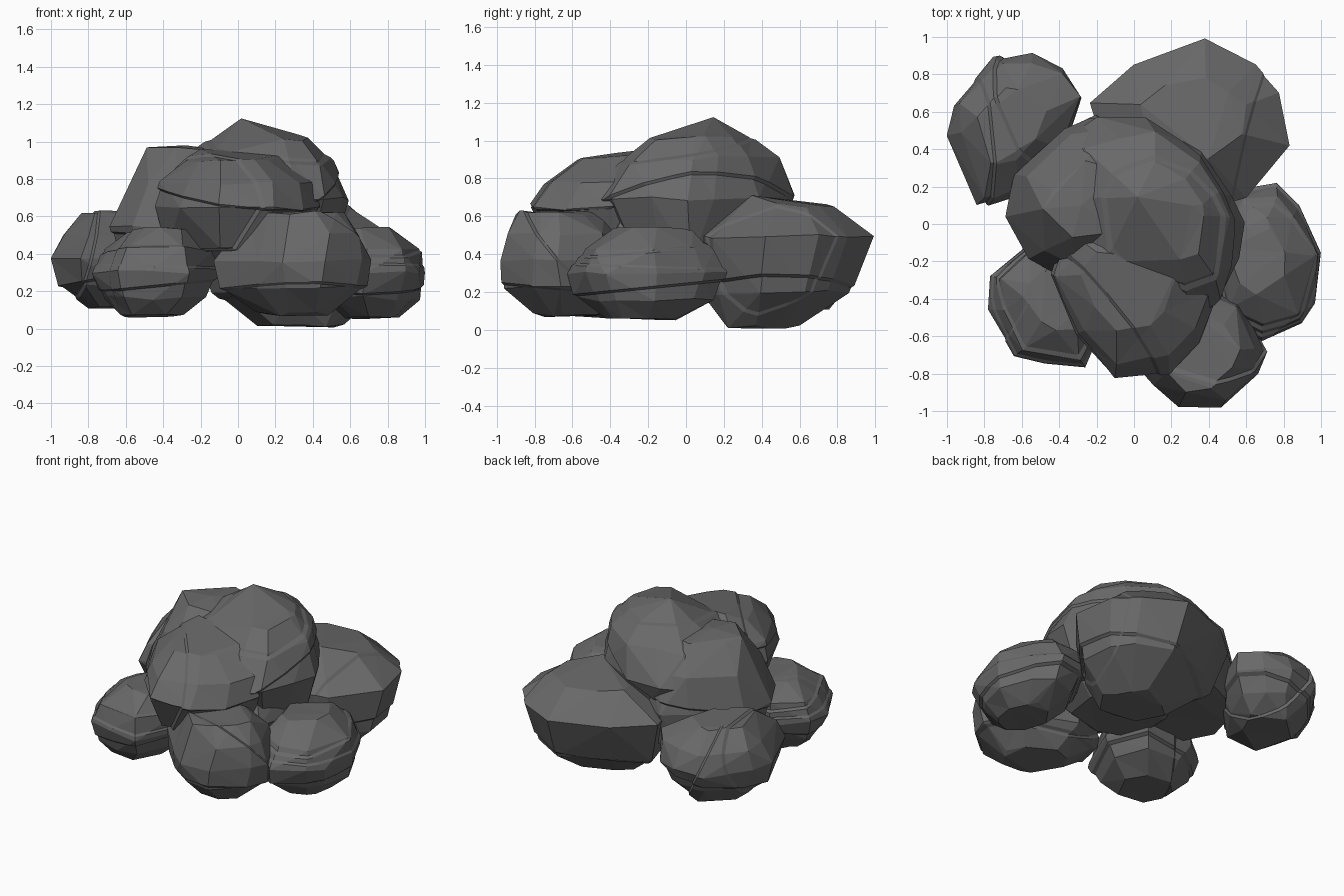
import bpy, bmesh, random
from mathutils import Vector

if "Cube" in bpy.data.objects:
    bpy.data.objects.remove(bpy.data.objects["Cube"])

random.seed(4)
stone = bpy.data.materials.new("dark grey stone")
stone.diffuse_color = (0.14, 0.14, 0.14, 1)
stone.use_nodes = True
stone.node_tree.nodes["Principled BSDF"].inputs["Base Color"].default_value = stone.diffuse_color


def ledge(bm, point, normal, shrink):
    """Cut two close parallel planes and pull in everything beyond: a stepped crack."""
    n, p = Vector(normal).normalized(), Vector(point)
    for q in (p, p + n * 0.012):
        bmesh.ops.bisect_plane(bm, geom=bm.verts[:] + bm.edges[:] + bm.faces[:],
                               plane_co=q, plane_no=n, dist=1e-5)
    for v in bm.verts:
        d = v.co - p
        h = d.dot(n)
        if h > 0.008:
            v.co = p + n * h + (d - n * h) * shrink


def rock(name, outline, levels, ledges, extra=(), jitter=0.014):
    """Boulder: hull of a plan outline repeated at levels (z, scale, dx, dy), then ledges."""
    c = sum((Vector(p) for p in outline), Vector((0, 0))) / len(outline)
    bm = bmesh.new()
    for z, s, dx, dy in levels:
        for p in outline:
            q = c + (Vector(p) - c) * s + Vector((dx, dy))
            j = 0.3 if s == 1 else 1.8
            r = [random.uniform(-jitter, jitter) * j for _ in range(2)]
            bm.verts.new((q.x + r[0], q.y + r[1], z + random.uniform(-jitter, jitter)))
    for p in extra:
        bm.verts.new(p)
    bmesh.ops.convex_hull(bm, input=bm.verts[:])
    bmesh.ops.delete(bm, geom=[v for v in bm.verts if not v.link_faces], context='VERTS')
    bmesh.ops.dissolve_limit(bm, angle_limit=0.12, verts=bm.verts[:], edges=bm.edges[:])
    bmesh.ops.triangulate(bm, faces=bm.faces[:])
    for off, normal, shrink in ledges:
        zc = (min(v.co.z for v in bm.verts) + max(v.co.z for v in bm.verts)) / 2
        ledge(bm, Vector((c.x, c.y, zc)) + Vector(off), normal, shrink)
    bmesh.ops.recalc_face_normals(bm, faces=bm.faces[:])
    me = bpy.data.meshes.new(name)
    bm.to_mesh(me)
    bm.free()
    me.materials.append(stone)
    bpy.context.collection.objects.link(bpy.data.objects.new(name, me))


# large boulder at the back right
rock("back_right_boulder",
     [(-.24, .65), (0, .85), (.38, .99), (.65, .85), (.78, .71), (.83, .42), (.6, .13), (.3, .03), (-.1, .2)],
     [(.015, .42, 0, -.14), (.2, .85, 0, -.05), (.5, 1, 0, 0), (.66, .52, 0, .02)],
     [((0, 0, -.13), (.15, 0, -1), .96), ((.28, 0, 0), (1, -.25, .1), .97)],
     [(.4, .35, .71)])

# summit boulder, reaching forward over the right side
rock("summit_boulder",
     [(-.5, .1), (-.38, .45), (-.2, .57), (.06, .57), (.36, .4), (.53, .15), (.6, 0), (.57, -.2), (.47, -.42), (.3, -.5), (-.25, -.35)],
     [(.36, .72, 0, 0), (.7, 1, 0, 0), (.91, .77, .02, .02), (1.01, .5, .03, .02)],
     [((.16, 0, -.01), (.5, .2, -1), .95), ((0, 0, .22), (.1, -.15, 1), .95)],
     [(.01, .15, 1.125), (.32, .1, 1.04)])

# left upper boulder
rock("left_upper_boulder",
     [(-.69, .04), (-.64, .27), (-.38, .52), (-.2, .6), (.1, .45), (.1, -.2), (-.35, -.3), (-.56, -.19)],
     [(.3, .85, .02, 0), (.54, 1, 0, 0), (.78, .83, .03, 0), (.955, .5, .03, -.02)],
     [((0, 0, -.07), (.1, .1, -1), .96)],
     [(-.28, .1, .98)])

# front upper boulder
rock("front_upper_boulder",
     [(-.48, -.25), (-.33, -.6), (-.1, -.85), (.19, -.8), (.35, -.63), (.44, -.4), (.4, -.1), (.1, .1), (-.4, .05)],
     [(.42, .82, 0, .05), (.64, 1, 0, 0), (.78, .87, 0, .02), (.9, .52, -.04, .04)],
     [((0, 0, .01), (-.1, .1, -1), .96), ((-.12, -.12, 0), (-1, -.85, .3), .95)],
     [(0, -.2, .95), (.25, -.2, .93), (-.2, -.15, .96)])

# back left boulder
rock("back_left_boulder",
     [(-1, .47), (-.96, .64), (-.75, .89), (-.55, .93), (-.38, .84), (-.28, .68), (-.36, .4), (-.62, .15), (-.84, .08), (-.88, .33)],
     [(.12, .55, 0, 0), (.23, .88, 0, 0), (.36, 1, 0, 0), (.5, .9, .02, 0), (.62, .5, 0, 0)],
     [((-.16, 0, 0), (-1, -.1, .25), .95), ((.1, 0, 0), (1, .45, .5), .95), ((0, 0, -.08), (.2, 0, -1), .95)])

# front left boulder
rock("front_left_boulder",
     [(-.78, -.46), (-.77, -.28), (-.56, -.1), (-.2, -.1), (-.1, -.4), (-.26, -.77), (-.48, -.75), (-.64, -.71)],
     [(.07, .52, 0, 0), (.16, .86, .02, 0), (.3, 1, 0, 0), (.43, .9, .02, .02), (.53, .55, .06, .05)],
     [((0, 0, .11), (0, .1, 1), .95), ((0, 0, .03), (.03, 0, 1), .97), ((0, 0, -.07), (.1, 0, -1), .95),
      ((-.12, 0, 0), (-1, .5, .1), .96)])

# right boulder
rock("right_boulder",
     [(1, -.15), (.97, -.42), (.9, -.53), (.68, -.63), (.46, -.5), (.38, -.1), (.55, .18), (.76, .22), (.88, .1)],
     [(.065, .52, 0, -.02), (.16, .86, 0, 0), (.3, 1, 0, 0), (.43, .88, 0, 0), (.53, .52, -.06, .02)],
     [((0, 0, .12), (.05, -.1, 1), .95), ((0, 0, .03), (0, .03, 1), .97), ((0, 0, -.07), (0, .1, -1), .95)])

# front boulder, with a tall front face
rock("front_boulder",
     [(-.13, -.6), (.1, -.86), (.24, -.98), (.47, -.98), (.66, -.8), (.71, -.68), (.58, -.42), (.2, -.28), (-.05, -.38)],
     [(.08, .52, .02, .03), (.22, .94, 0, 0), (.36, 1, 0, 0), (.5, .86, .03, .01), (.62, .62, .01, -.02)],
     [((0, 0, -.13), (0, -.1, -1), .96), ((0, .1, 0), (.2, .75, .7), .96)])

# hidden core boulder tying the pile together
rock("core_boulder",
     [(-.42, .1), (-.2, .45), (.3, .3), (.52, 0), (.45, -.4), (0, -.55), (-.4, -.4)],
     [(.28, .6, 0, 0), (.45, 1, 0, 0), (.65, .8, 0, 0)], [])
